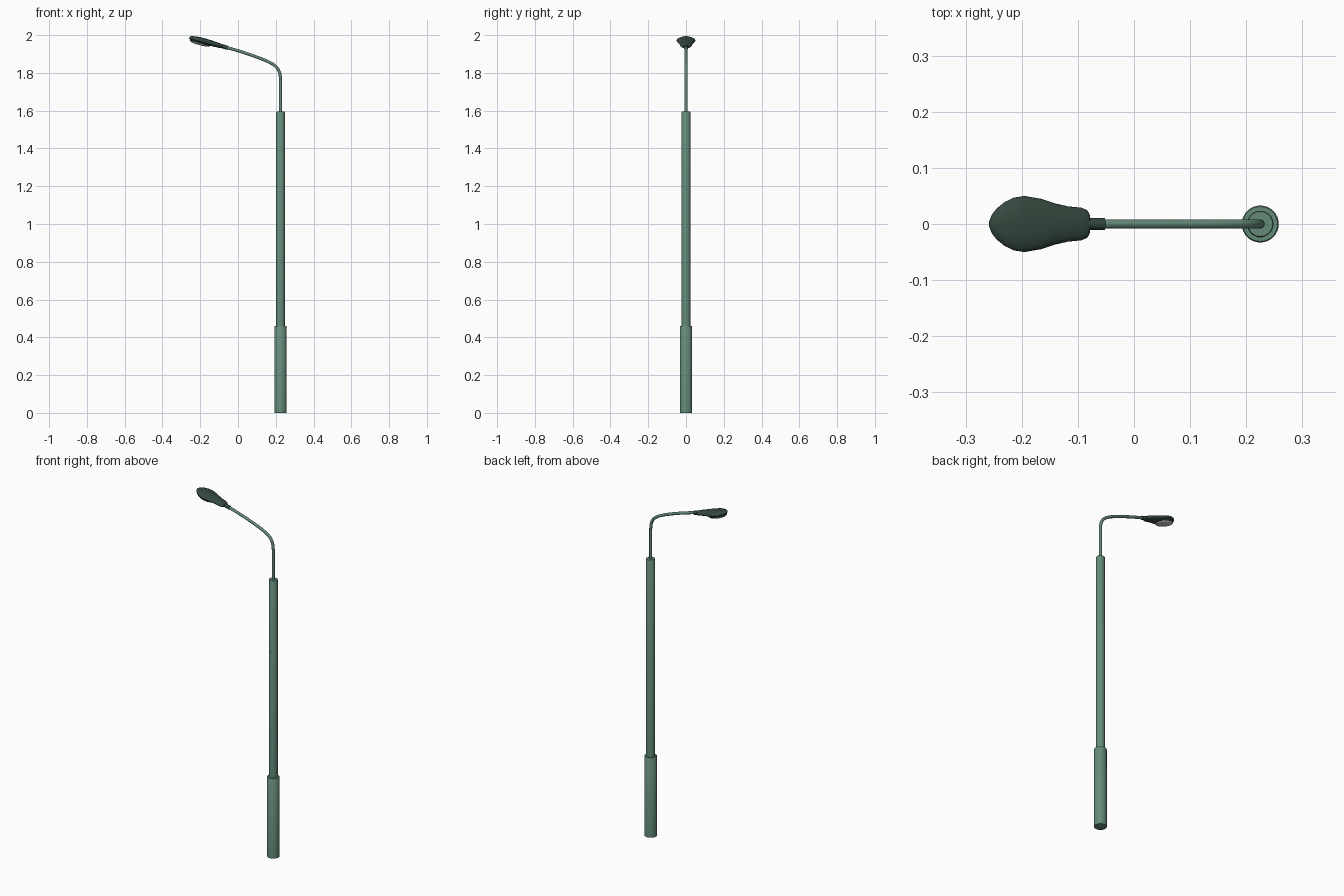
import bpy, bmesh, math
from mathutils import Vector
from mathutils.geometry import interpolate_bezier

if "Cube" in bpy.data.objects:
    bpy.data.objects.remove(bpy.data.objects["Cube"])

POLE_X = 0.225
TILT = math.radians(15)
HEAD_ORIGIN = Vector((-0.055, 0, 1.933))
U = Vector((-math.cos(TILT), 0, math.sin(TILT)))   # along the lamp head
N = Vector((math.sin(TILT), 0, math.cos(TILT)))    # up from the lamp head
Y = Vector((0, 1, 0))


def material(name, rgb):
    m = bpy.data.materials.new(name)
    m.diffuse_color = (*rgb, 1)
    m.use_nodes = True
    m.node_tree.nodes["Principled BSDF"].inputs["Base Color"].default_value = m.diffuse_color
    return m


GREEN = material("pole green", (0.13, 0.26, 0.19))
DARK = material("dark green", (0.034, 0.065, 0.048))
LENS = material("pale lens", (0.55, 0.52, 0.50))


def loft(name, rings, mat, angle=35):
    """Skin a list of point rings and cap both ends."""
    bm = bmesh.new()
    loops = [[bm.verts.new(p) for p in r] for r in rings]
    n = len(loops[0])
    for a, b in zip(loops, loops[1:]):
        for i in range(n):
            j = (i + 1) % n
            bm.faces.new((a[i], a[j], b[j], b[i]))
    bm.faces.new(loops[0][::-1])
    bm.faces.new(loops[-1])
    bmesh.ops.recalc_face_normals(bm, faces=bm.faces)
    me = bpy.data.meshes.new(name)
    bm.to_mesh(me)
    bm.free()
    me.materials.append(mat)
    ob = bpy.data.objects.new(name, me)
    bpy.context.collection.objects.link(ob)
    bpy.ops.object.select_all(action='DESELECT')
    ob.select_set(True)
    bpy.context.view_layer.objects.active = ob
    bpy.ops.object.shade_smooth_by_angle(angle=math.radians(angle))
    return ob


def ring(c, a, b, ra, rb, n):
    return [c + a * ra * math.cos(2 * math.pi * i / n)
            + b * rb * math.sin(2 * math.pi * i / n) for i in range(n)]


def column(name, profile, mat, n=32):
    X = Vector((1, 0, 0))
    return loft(name, [ring(Vector((POLE_X, 0, z)), X, Y, r, r, n) for r, z in profile], mat)


def tube(name, path, radius, mat, n=16):
    rings = []
    for i, p in enumerate(path):
        t = (path[min(i + 1, len(path) - 1)] - path[max(i - 1, 0)]).normalized()
        rings.append(ring(p, t.cross(Y), Y, radius, radius, n))
    return loft(name, rings, mat)


# Stepped pole
column("base_column", [(0.033, 0), (0.033, 0.456), (0.031, 0.459)], GREEN)
column("main_pole", [(0.0235, 0.45), (0.0235, 1.592), (0.022, 1.595)], GREEN)

# Small lock plate on the front of the pole
bpy.ops.mesh.primitive_cube_add(size=1, location=(POLE_X, -0.0225, 1.177))
plate = bpy.context.object
plate.name = "lock_plate"
plate.scale = (0.012, 0.004, 0.022)
plate.data.materials.append(GREEN)

# Curved arm
def P(x, z):
    return Vector((x, 0, z))

path = [P(POLE_X, 1.58)]
path += interpolate_bezier(P(.225, 1.76), P(.225, 1.825), P(.2, 1.842), P(.14, 1.868), 14)
path += interpolate_bezier(P(.14, 1.868), P(.08, 1.893), P(.0, 1.918), HEAD_ORIGIN, 8)[1:]
tube("curved_arm", path, 0.008, GREEN)

# Collar joining arm and lamp head
tube("arm_collar", [HEAD_ORIGIN - U * 0.002, HEAD_ORIGIN + U * 0.04], 0.011, DARK)


# Lamp head: sections of (distance, half width, top height, bottom depth)
def head_ring(s, w, top, bottom, n=32):
    pts = []
    for i in range(n):
        a = 2 * math.pi * i / n
        h = math.sin(a)
        pts.append(HEAD_ORIGIN + U * s + Y * w * math.cos(a)
                   + N * (h * top if h > 0 else h * bottom))
    return pts


sections = [(.026, .019, .009, .009), (.030, .025, .011, .011), (.040, .029, .012, .012),
            (.065, .0315, .014, .013), (.090, .037, .016, .014), (.115, .045, .017, .014),
            (.145, .050, .017, .014), (.165, .047, .016, .013), (.182, .039, .014, .012),
            (.196, .028, .011, .010), (.205, .017, .008, .007), (.2095, .006, .004, .004)]
loft("lamp_head", [head_ring(*s) for s in sections], DARK, 60)

# Shallow lens bowl and its rim under the head
def bowl(name, profile, mat):
    c = HEAD_ORIGIN + U * 0.147
    loft(name, [ring(c - N * d, U, Y, 0.053 * k, 0.036 * k, 32) for k, d in profile], mat, 50)

bowl("lens_rim", [(1.06, 0.004), (1.06, 0.014), (1.0, 0.016)], DARK)
bowl("lens", [(0.99, 0.010), (0.98, 0.018), (0.88, 0.0215), (0.65, 0.0235), (0.3, 0.0245)], LENS)
